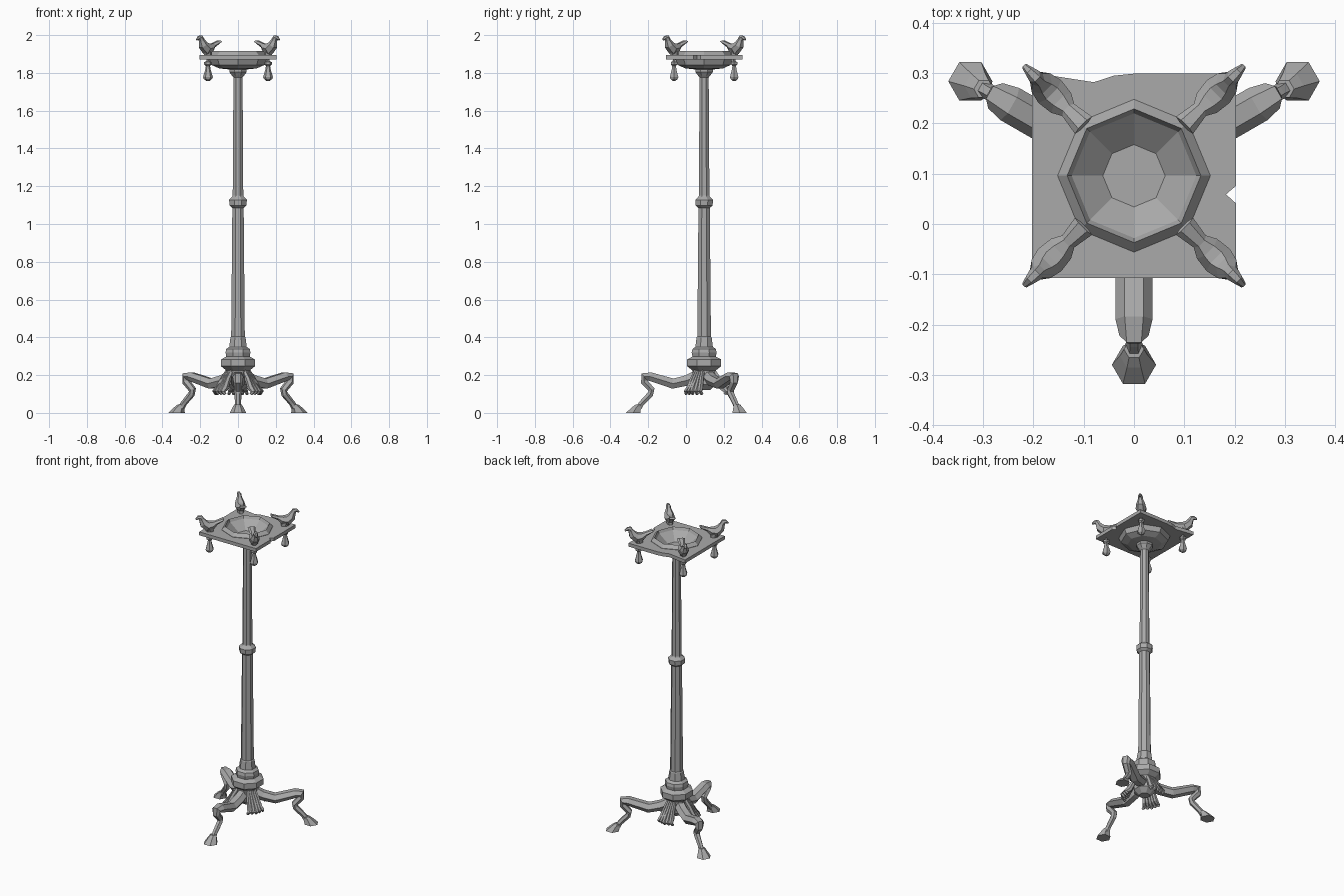
import bpy, bmesh
from math import cos, sin, pi, radians
from mathutils import Vector

cube = bpy.data.objects.get("Cube")
if cube:
    bpy.data.objects.remove(cube, do_unlink=True)

AXIS = Vector((0, 0.096, 0))  # centre line of the pole

stone = bpy.data.materials.new("grey_bronze")
stone.use_nodes = True
grey = (0.4, 0.4, 0.4, 1)
stone.diffuse_color = grey
stone.node_tree.nodes["Principled BSDF"].inputs["Base Color"].default_value = grey


def make(name, rings, spin=0, offset=(0, 0, 0), closed=False):
    """Skin a list of equal rings and place it around the pole."""
    bm = bmesh.new()
    loops = [[bm.verts.new(p) for p in ring] for ring in rings]
    n = len(loops[0])
    pairs = list(zip(loops, loops[1:]))
    if closed:
        pairs.append((loops[-1], loops[0]))
    else:
        bm.faces.new(loops[0])
        bm.faces.new(loops[-1])
    for a, b in pairs:
        for i in range(n):
            j = (i + 1) % n
            bm.faces.new((a[i], a[j], b[j], b[i]))
    bmesh.ops.recalc_face_normals(bm, faces=bm.faces)
    mesh = bpy.data.meshes.new(name)
    bm.to_mesh(mesh)
    bm.free()
    mesh.materials.append(stone)
    ob = bpy.data.objects.new(name, mesh)
    ob.location = AXIS + Vector(offset)
    ob.rotation_euler.z = spin
    bpy.context.collection.objects.link(ob)
    return ob


def turned(name, profile, sides=8, phase=0.0, offset=(0, 0, 0), closed=False):
    """Turn a (radius, height) profile."""
    rings = [[(r * cos(phase + 2 * pi * k / sides), r * sin(phase + 2 * pi * k / sides), z)
              for k in range(sides)] for r, z in profile]
    return make(name, rings, 0, offset, closed)


def limb(name, stations, spin, direction=None, sides=6, shift=(0, 0)):
    """Loft along (distance, height, half width, half thickness) stations.
    shift moves the first and last ring sideways."""
    rings = []
    last = len(stations) - 1
    for i, (d, z, w, t) in enumerate(stations):
        a, b = stations[max(i - 1, 0)], stations[min(i + 1, last)]
        run = direction or Vector((b[0] - a[0], b[1] - a[1])).normalized()
        side = shift[0] + (shift[1] - shift[0]) * i / last
        ring = []
        for k in range(sides):
            q = 2 * pi * k / sides
            h = t * sin(q) * 1.15
            ring.append((d - run[1] * h, side + w * cos(q), z + run[0] * h))
        rings.append(ring)
    return make(name, rings, spin)


# Pole with collar and stepped base, flat side to the front
flat = 1 / cos(pi / 8)
pole = [(0.03, 0.12), (0.06, 0.15), (0.062, 0.225), (0.09, 0.247), (0.09, 0.283),
        (0.062, 0.298), (0.066, 0.32), (0.062, 0.338), (0.046, 0.35), (0.04, 0.4),
        (0.036, 0.405), (0.03, 1.085), (0.045, 1.098), (0.047, 1.128), (0.03, 1.145),
        (0.028, 1.15), (0.024, 1.785)]
turned("pole", [(r * flat, z) for r, z in pole], phase=pi / 8)
turned("pole_capital", [(0.025, 1.775), (0.034, 1.785), (0.05, 1.805), (0.05, 1.825)], phase=pi / 8)

# Bowl, open at the top
turned("bowl", [(0.045, 1.818), (0.1, 1.824), (0.14, 1.842), (0.152, 1.872), (0.152, 1.896),
                (0.133, 1.917), (0.124, 1.9), (0.062, 1.85), (0.01, 1.85)])

# Square tray with a chipped edge, ringing the bowl
E = 0.203
outline = [(E, 0), (E, -0.02), (E - 0.02, -0.037), (E, -0.055), (E, -E), (0, -E), (-E, -E),
           (-E, 0), (-E, E), (-0.17, E - 0.003), (-0.08, E - 0.017), (-0.04, E - 0.004),
           (0, E), (E, E)]
inner = []
for x, y in outline:
    p = Vector((x, y)).normalized() * 0.13
    inner.append((p.x, p.y))
TOP, LOW = 1.894, 1.872
make("tray", [[(x, y, LOW) for x, y in inner], [(x, y, LOW) for x, y in outline],
              [(x, y, TOP) for x, y in outline], [(x, y, TOP) for x, y in inner]], closed=True)

# Three animal legs with hooves
leg = [(0.03, 0.2, 0.034, 0.03), (0.09, 0.172, 0.036, 0.028), (0.165, 0.155, 0.037, 0.027),
       (0.285, 0.192, 0.037, 0.023), (0.318, 0.192, 0.029, 0.022), (0.318, 0.166, 0.024, 0.018),
       (0.278, 0.122, 0.021, 0.017), (0.284, 0.1, 0.019, 0.016), (0.33, 0.052, 0.016, 0.014),
       (0.345, 0.03, 0.018, 0.016)]
hoof = [(0.345, 0.045, 0.02, 0.017), (0.358, 0.03, 0.028, 0.024), (0.376, 0, 0.044, 0.038)]
for label, deg in (("front", -90), ("back_left", 30), ("back_right", 150)):
    limb(label + "_leg", leg, radians(deg))
    limb(label + "_hoof", hoof, radians(deg), direction=(0, -1) and Vector((0, -1)))

# Fluted leaf between each pair of legs
for label, deg in (("back", 90), ("left", -30), ("right", -150)):
    for i in range(-2, 3):
        reach = 0.13 - 0.006 * abs(i)
        lobe = [(0.05, 0.22, 0.009, 0.012), (0.075, 0.18, 0.011, 0.014),
                (reach - 0.02, 0.132, 0.014, 0.016), (reach, 0.113, 0.012, 0.013),
                (reach - 0.012, 0.1, 0.008, 0.008)]
        limb(f"{label}_leaf_lobe_{i + 3}", lobe, radians(deg), shift=(0.011 * i, 0.024 * i))

# Corner birds facing outward, and hanging tassels
bird = [(0.142, 1.966, 0.024, 0.006), (0.185, 1.946, 0.017, 0.012), (0.205, 1.934, 0.028, 0.021),
        (0.237, 1.928, 0.032, 0.028), (0.262, 1.948, 0.026, 0.023), (0.272, 1.972, 0.015, 0.015),
        (0.28, 1.986, 0.014, 0.014), (0.291, 1.987, 0.011, 0.01), (0.308, 1.976, 0.006, 0.004)]
perch = [(0.222, 1.89, 0.017, 0.02), (0.23, 1.93, 0.025, 0.025)]
tassel = [(0.006, 1.875), (0.009, 1.862), (0.02, 1.857), (0.02, 1.845), (0.011, 1.837),
          (0.015, 1.815), (0.026, 1.778), (0.022, 1.768), (0.008, 1.757)]
for label, deg in (("back_left", 45), ("back_right", 135), ("front_right", 225), ("front_left", 315)):
    q = radians(deg)
    limb(label + "_bird", bird, q)
    limb(label + "_bird_feet", perch, q, direction=Vector((0, 1)))
    turned(label + "_tassel", tassel, sides=6, offset=(0.225 * cos(q), 0.225 * sin(q), 0))
